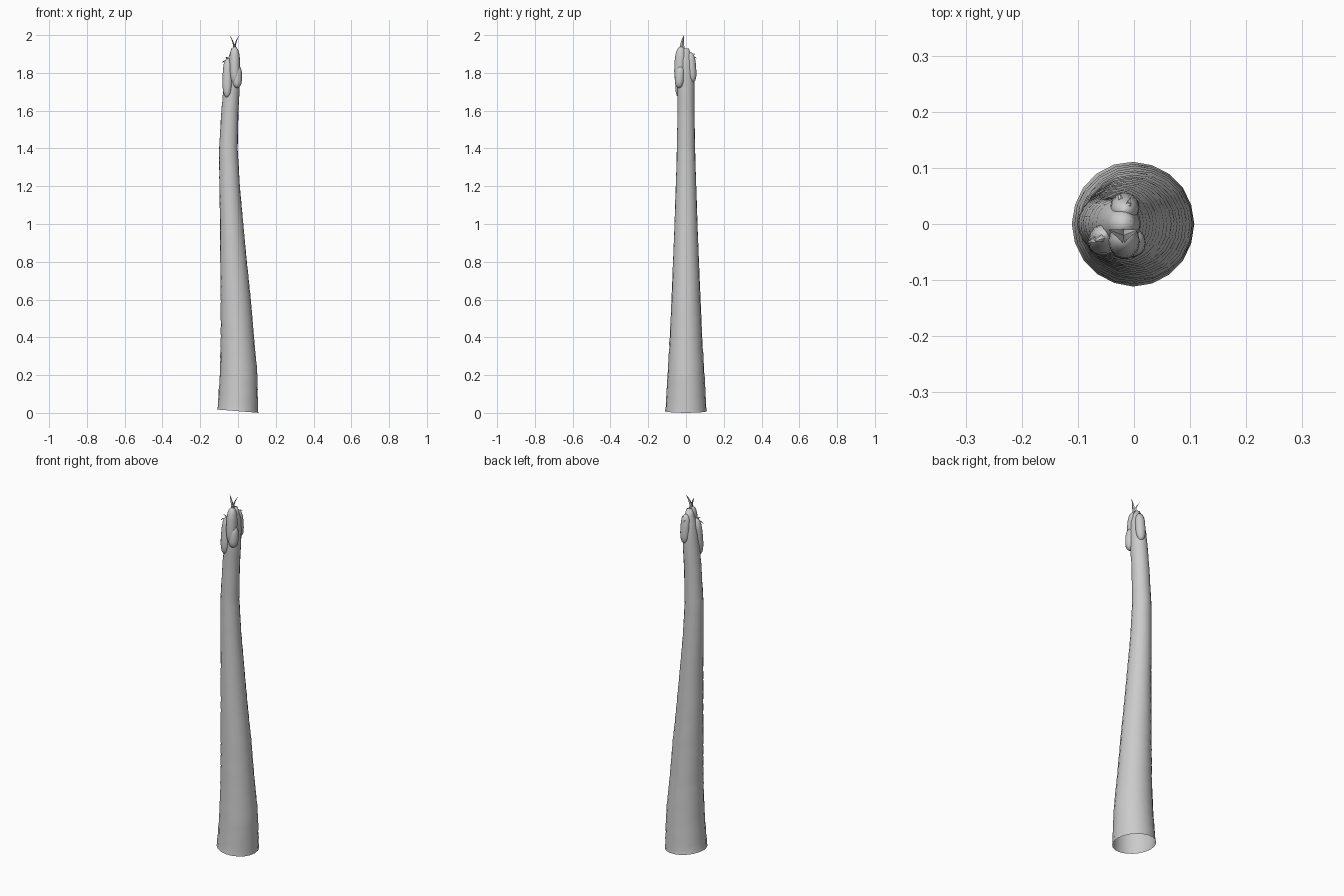
import bpy, bmesh, math, random

if "Cube" in bpy.data.objects:
    bpy.data.objects.remove(bpy.data.objects["Cube"])

random.seed(4)


def loft(name, stations, sides, wobble=0.0, open_base=False, smooth=True):
    """Skin elliptical rings given as (x, y, z, rx, ry)."""
    bm = bmesh.new()
    rings = []
    for x, y, z, rx, ry in stations:
        ring = []
        for i in range(sides):
            a = 2 * math.pi * i / sides
            k = 1 + random.uniform(-wobble, wobble)
            ring.append(bm.verts.new((x + rx * k * math.cos(a), y + ry * k * math.sin(a), z)))
        rings.append(ring)
    for lo, hi in zip(rings, rings[1:]):
        for i in range(sides):
            j = (i + 1) % sides
            bm.faces.new((lo[i], lo[j], hi[j], hi[i]))
    if not open_base:
        bm.faces.new(rings[0][::-1])
    bm.faces.new(rings[-1])
    me = bpy.data.meshes.new(name)
    bm.to_mesh(me)
    bm.free()
    for p in me.polygons:
        p.use_smooth = smooth
    ob = bpy.data.objects.new(name, me)
    bpy.context.collection.objects.link(ob)
    return ob


def sample(keys, z):
    """Linear lookup in a table of (z, values...)."""
    for a, b in zip(keys, keys[1:]):
        if z <= b[0]:
            t = (z - a[0]) / (b[0] - a[0])
            return [p + (q - p) * t for p, q in zip(a[1:], b[1:])]
    return keys[-1][1:]


# Trunk: hollow-bottomed, leaning column (z, left x, right x, y radius)
trunk_keys = [
    (0.0, -0.110, 0.107, 0.110), (0.2, -0.096, 0.103, 0.098), (0.4, -0.091, 0.085, 0.086),
    (0.6, -0.092, 0.068, 0.077), (0.8, -0.094, 0.047, 0.069), (1.0, -0.095, 0.028, 0.061),
    (1.2, -0.099, 0.010, 0.054), (1.4, -0.100, -0.002, 0.048), (1.6, -0.088, 0.002, 0.045),
    (1.7, -0.079, 0.008, 0.045), (1.8, -0.068, 0.012, 0.043), (1.87, -0.055, 0.010, 0.035),
    (1.93, -0.035, -0.005, 0.015)]
stations = []
count = 62
for n in range(count + 1):
    z = 1.93 * n / count
    left, right, ry = sample(trunk_keys, z)
    ripple = 1 + 0.008 * (-1) ** n
    stations.append(((left + right) / 2, 0, z, (right - left) / 2 * ripple, ry * ripple))
trunk = loft("trunk", stations, 20, wobble=0.007, open_base=True)
for v in trunk.data.vertices[:20]:
    v.co.z = max(0, 0.009 - 0.08 * v.co.x)


# Rounded stubs clustered round the crown: bottom and top centres, radii
def stub(name, bottom, top, rx, ry):
    st = []
    for n in range(13):
        t = -math.cos(math.pi * n / 12)
        f = max(0.03, (1 - abs(t) ** 3.2) ** 0.5)
        u = (t + 1) / 2
        c = [p + (q - p) * u for p, q in zip(bottom, top)]
        st.append((*c, rx * f, ry * f))
    return loft(name, st, 14)


stub("stub_left", (-0.058, -0.037, 1.67), (-0.053, -0.020, 1.88), 0.026, 0.025)
stub("stub_right", (-0.005, -0.037, 1.72), (-0.005, -0.030, 1.84), 0.026, 0.026)
stub("stub_front", (-0.017, -0.036, 1.74), (-0.018, -0.026, 1.94), 0.028, 0.031)
stub("stub_back", (-0.016, 0.036, 1.75), (-0.017, 0.024, 1.91), 0.026, 0.024)


# Pointed leaf blades: root, middle, tip, thickness in x and y
def blade(name, root, mid, tip, rx, ry):
    st = []
    for n in range(7):
        t = n / 6
        c = [(1 - t) ** 2 * a + 2 * t * (1 - t) * b + t * t * d for a, b, d in zip(root, mid, tip)]
        f = max(0.04, (1 - t) ** 0.7)
        st.append((*c, rx * f, ry * f))
    return loft(name, st, 4, smooth=False)


for side, tip_x in (("left", -0.045), ("right", 0.007)):
    blade("top_leaf_" + side, (-0.018, -0.022, 1.915), (-0.019, -0.022, 1.96),
          (tip_x, -0.010, 2.0), 0.006, 0.015)
blade("side_leaf_upper", (-0.045, -0.020, 1.85), (-0.058, -0.025, 1.89), (-0.070, -0.030, 1.885), 0.010, 0.010)
blade("side_leaf_lower", (-0.050, -0.022, 1.85), (-0.066, -0.024, 1.88), (-0.085, -0.034, 1.85), 0.010, 0.010)
blade("back_leaf_upper", (-0.015, 0.020, 1.87), (-0.012, 0.028, 1.92), (-0.006, 0.048, 1.895), 0.010, 0.008)
blade("back_leaf_lower", (-0.018, 0.022, 1.86), (-0.022, 0.035, 1.90), (-0.026, 0.056, 1.875), 0.010, 0.008)
